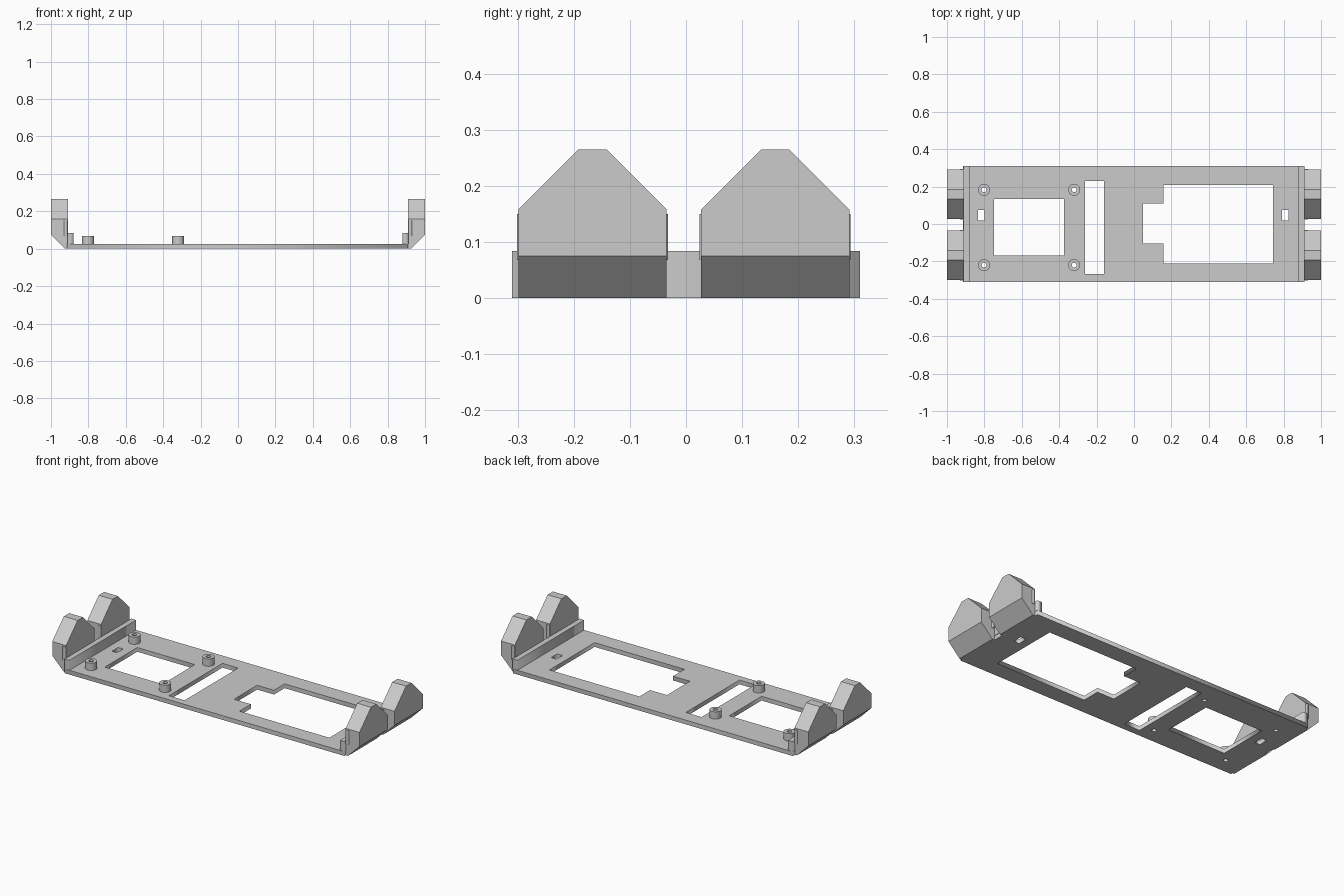
import bpy, bmesh, math
from mathutils import Vector

if "Cube" in bpy.data.objects:
    bpy.data.objects.remove(bpy.data.objects["Cube"])

grey = bpy.data.materials.new("light grey plastic")
grey.diffuse_color = (0.6, 0.6, 0.6, 1)
grey.use_nodes = True
grey.node_tree.nodes["Principled BSDF"].inputs["Base Color"].default_value = grey.diffuse_color


def rect(x0, x1, y0, y1):
    return [(x0, y0), (x1, y0), (x1, y1), (x0, y1)]


def ring(cx, cy, r, n=24):
    return [(cx + r * math.cos(2 * math.pi * i / n),
             cy + r * math.sin(2 * math.pi * i / n)) for i in range(n)]


def sheet(name, loops, z0, z1):
    """Extruded flat outline; inner loops become holes."""
    cu = bpy.data.curves.new(name, 'CURVE')
    cu.dimensions = '2D'
    cu.fill_mode = 'BOTH'
    cu.extrude = (z1 - z0) / 2
    for pts in loops:
        sp = cu.splines.new('POLY')
        sp.points.add(len(pts) - 1)
        for p, (x, y) in zip(sp.points, pts):
            p.co = (x, y, 0, 1)
        sp.use_cyclic_u = True
    ob = bpy.data.objects.new(name, cu)
    bpy.context.collection.objects.link(ob)
    ob.location.z = (z0 + z1) / 2
    bpy.ops.object.select_all(action='DESELECT')
    ob.select_set(True)
    bpy.context.view_layer.objects.active = ob
    bpy.ops.object.convert(target='MESH')
    ob = bpy.context.object
    ob.data.materials.clear()
    ob.data.materials.append(grey)
    return ob


def clip(name, side, yc):
    """Peaked end block with its lower outer edge cut at 45 degrees."""
    hw = 0.132
    prof = [(-hw, 0), (hw, 0), (hw, 0.158), (0.025, 0.265),
            (-0.025, 0.265), (-hw, 0.158)]
    bm = bmesh.new()
    f = bm.faces.new([bm.verts.new((side * 0.91, yc + y, z)) for y, z in prof])
    ext = bmesh.ops.extrude_face_region(bm, geom=[f])
    for v in ext['geom']:
        if isinstance(v, bmesh.types.BMVert):
            v.co.x = side
    cut = bmesh.ops.bisect_plane(
        bm, geom=bm.verts[:] + bm.edges[:] + bm.faces[:],
        plane_co=Vector((side, 0, 0.075)), plane_no=Vector((side, 0, -1)),
        clear_outer=True)
    edges = [e for e in cut['geom_cut'] if isinstance(e, bmesh.types.BMEdge)]
    bmesh.ops.holes_fill(bm, edges=edges, sides=0)
    bmesh.ops.recalc_face_normals(bm, faces=bm.faces[:])
    me = bpy.data.meshes.new(name)
    bm.to_mesh(me)
    bm.free()
    me.materials.append(grey)
    bpy.context.collection.objects.link(bpy.data.objects.new(name, me))


# Base plate with windows, tie slots and screw holes
bosses = [(x, y) for x in (-0.802, -0.32) for y in (-0.22, 0.183)]
big_window = [(0.158, -0.212), (0.743, -0.212), (0.743, 0.208), (0.158, 0.208),
              (0.158, 0.109), (0.048, 0.109), (0.048, -0.105), (0.158, -0.105)]
sheet("base_plate", [
    rect(-0.913, 0.91, -0.31, 0.31),
    big_window,
    rect(-0.749, -0.374, -0.168, 0.133),
    rect(-0.262, -0.16, -0.268, 0.23),
    rect(-0.833, -0.799, 0.018, 0.075),
    rect(0.79, 0.826, 0.018, 0.075),
] + [ring(x, y, 0.013) for x, y in bosses], 0, 0.025)

# Screw standoffs
for x, y in bosses:
    ob = sheet("standoff", [ring(x, y, 0.032), ring(x, y, 0.013)], 0.025, 0.068)
    bpy.ops.object.shade_smooth_by_angle(angle=math.radians(30))

# End lips, peaked blocks and the thin collars on the blocks
for s in (-1, 1):
    sheet("end_lip", [rect(*sorted((s * 0.88, s * 0.912)), -0.31, 0.31)], 0.025, 0.084)
    for yc in (-0.1665, 0.159):
        clip("end_block", s, yc)
        sheet("block_collar",
              [rect(*sorted((s * 0.912, s * 0.93)), yc - 0.1345, yc + 0.1345)],
              0.068, 0.15)
